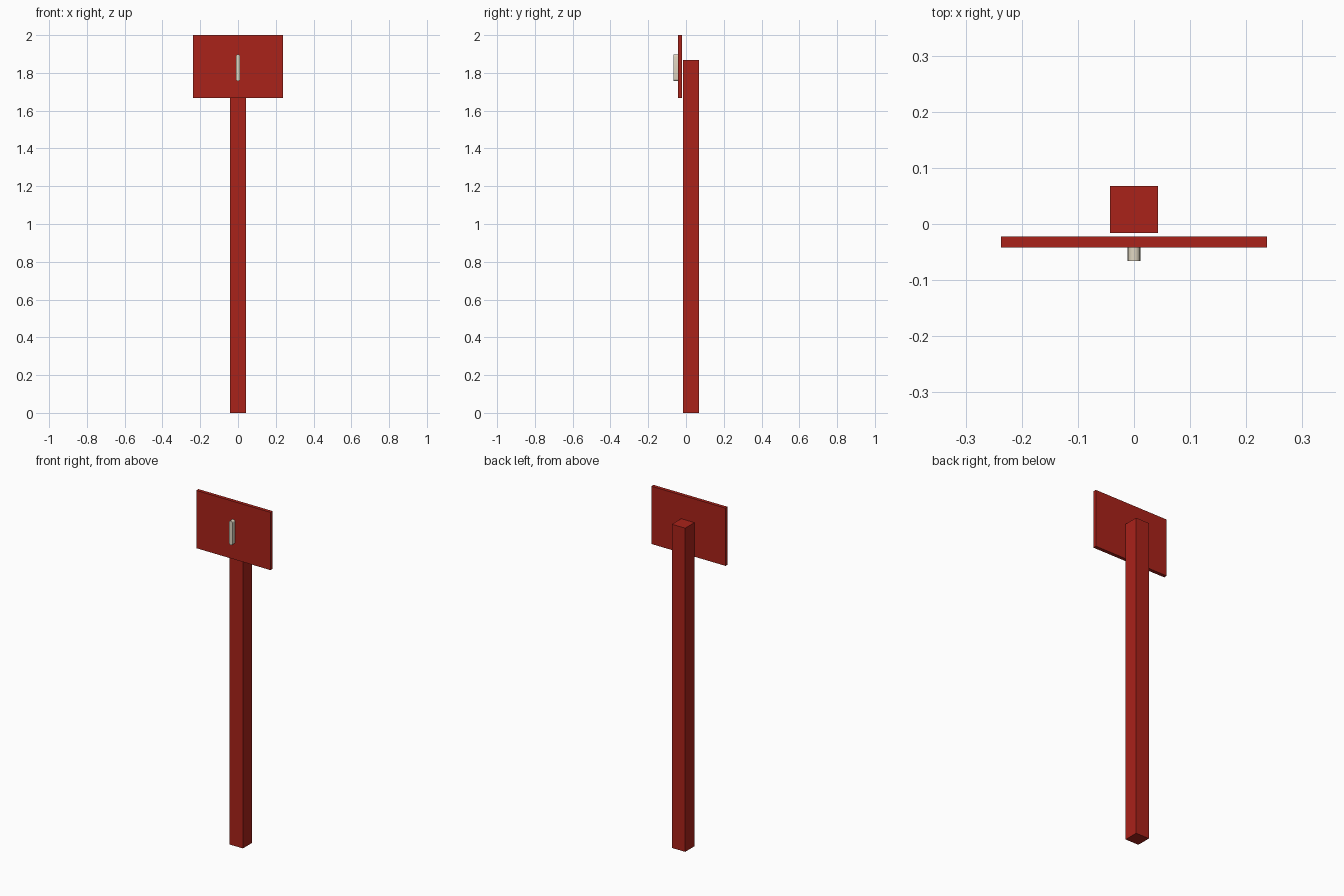
import bpy, bmesh, math

if "Cube" in bpy.data.objects:
    bpy.data.objects.remove(bpy.data.objects["Cube"])


def material(name, color):
    m = bpy.data.materials.new(name)
    m.diffuse_color = (*color, 1)
    m.use_nodes = True
    m.node_tree.nodes["Principled BSDF"].inputs["Base Color"].default_value = m.diffuse_color
    return m


red = material("red_paint", (0.40, 0.016, 0.010))
cream = material("cream_paint", (0.75, 0.68, 0.54))


def make_object(name, bm, mat):
    mesh = bpy.data.meshes.new(name)
    bmesh.ops.recalc_face_normals(bm, faces=bm.faces)
    bm.to_mesh(mesh)
    bm.free()
    mesh.materials.append(mat)
    ob = bpy.data.objects.new(name, mesh)
    bpy.context.collection.objects.link(ob)
    return ob


def box(name, lo, hi, mat):
    bm = bmesh.new()
    bmesh.ops.create_cube(bm, size=1)
    for v in bm.verts:
        v.co = [(a + b) / 2 + c * (b - a) for a, b, c in zip(lo, hi, v.co)]
    return make_object(name, bm, mat)


# square post and the sign board standing just in front of it
box("post", (-0.0425, -0.016, 0), (0.0425, 0.068, 1.867), red)
box("sign_board", (-0.237, -0.042, 1.667), (0.237, -0.022, 2.0), red)

# upright bar with rounded ends on the board's face
r, z_low, z_high, steps = 0.0112, 1.757, 1.897, 8
outline = []
for centre, start in ((z_high - r, 0), (z_low + r, math.pi)):
    for i in range(steps + 1):
        a = start + math.pi * i / steps
        outline.append((r * math.cos(a), centre + r * math.sin(a)))
bm = bmesh.new()
face = bm.faces.new([bm.verts.new((x, -0.066, z)) for x, z in outline])
ext = bmesh.ops.extrude_face_region(bm, geom=[face])
for v in ext["geom"]:
    if isinstance(v, bmesh.types.BMVert):
        v.co.y = -0.042
bar = make_object("marker_bar", bm, cream)
bpy.context.view_layer.objects.active = bar
bar.select_set(True)
bpy.ops.object.shade_smooth_by_angle(angle=math.radians(40))
